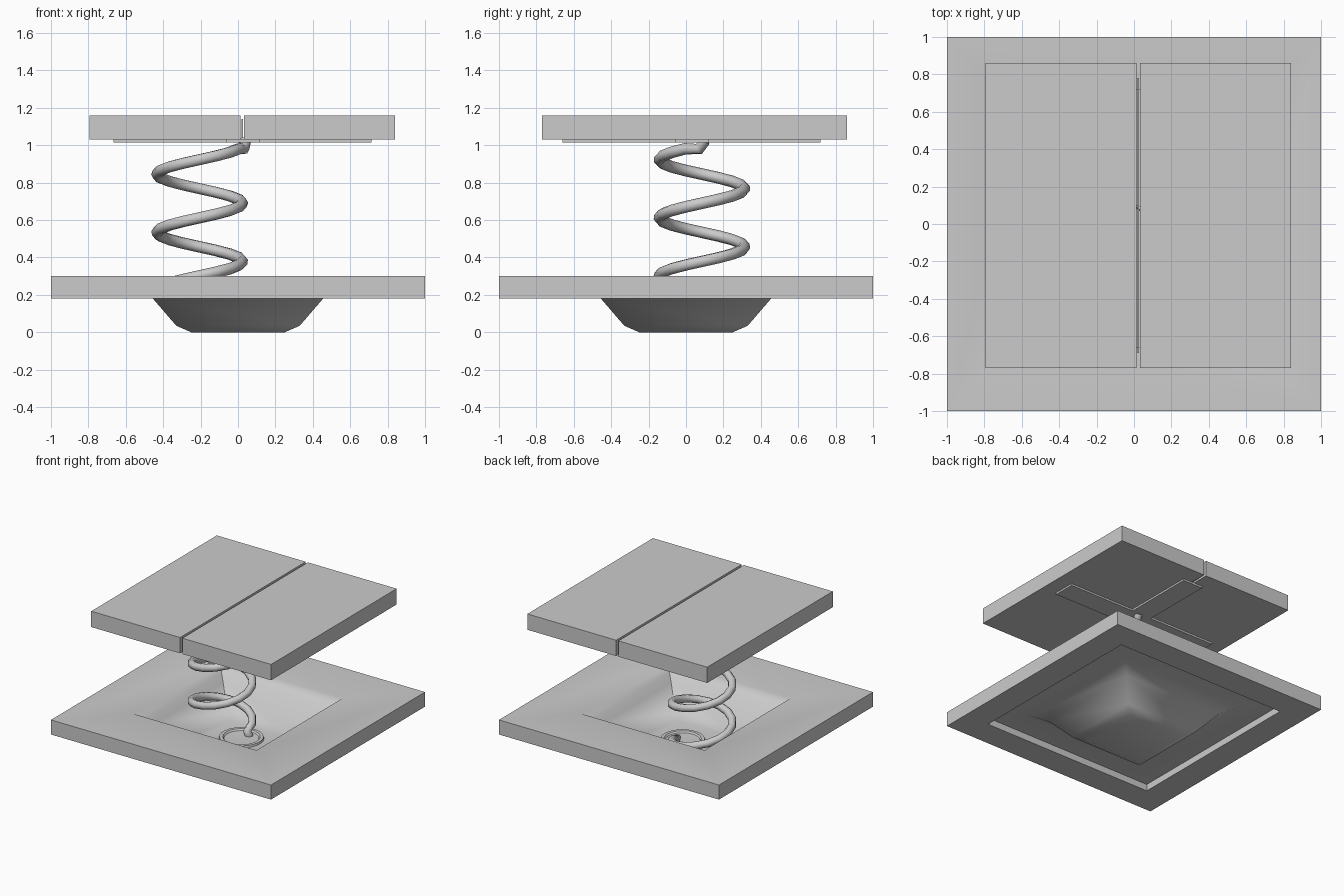
import bpy, bmesh, math
from mathutils import Vector

if "Cube" in bpy.data.objects:
    bpy.data.objects.remove(bpy.data.objects["Cube"])


def finish(name, bm, angle=None):
    bmesh.ops.recalc_face_normals(bm, faces=bm.faces)
    me = bpy.data.meshes.new(name)
    bm.to_mesh(me)
    bm.free()
    ob = bpy.data.objects.new(name, me)
    bpy.context.collection.objects.link(ob)
    if angle:
        bpy.ops.object.select_all(action='DESELECT')
        ob.select_set(True)
        bpy.context.view_layer.objects.active = ob
        bpy.ops.object.shade_smooth_by_angle(angle=math.radians(angle))
    return ob


def box(name, x, y, z):
    bm = bmesh.new()
    bmesh.ops.create_cube(bm, size=1)
    for v in bm.verts:
        v.co = [r[0] + (c + 0.5) * (r[1] - r[0]) for c, r in zip(v.co, (x, y, z))]
    return finish(name, bm)


def loft(name, profile, sides, cx=0, cy=0, angle=40, caps=True):
    """Stack of regular rings given as (half width or radius, z)."""
    bm = bmesh.new()
    rings = []
    for r, z in profile:
        k = r * math.sqrt(2) if sides == 4 else r
        rings.append([bm.verts.new((cx + k * math.cos(a), cy + k * math.sin(a), z))
                      for a in (math.pi / sides * (2 * i + 1) for i in range(sides))])
    pairs = list(zip(rings, rings[1:]))
    if not caps:
        pairs.append((rings[-1], rings[0]))
    for a, b in pairs:
        for i in range(sides):
            j = (i + 1) % sides
            bm.faces.new((a[i], a[j], b[j], b[i]))
    if caps:
        bm.faces.new(rings[0])
        bm.faces.new(rings[-1])
    return finish(name, bm, angle)


# Base plate with hollow underside and a square tapered basin
loft("base_basin", [(0.24, 0.025), (0.32, 0.05), (0.45, 0.20), (0.50, 0.25), (0.56, 0.30),
                    (1.0, 0.30), (1.0, 0.235), (1.0, 0.18), (0.78, 0.18), (0.78, 0.235),
                    (0.56, 0.235), (0.455, 0.18), (0.33, 0.035), (0.25, 0.0)], 4)

# Round seat in the basin floor under the spring
loft("spring_seat", [(0.17, 0.02), (0.165, 0.04), (0.14, 0.04), (0.13, 0.028)],
     24, 0.01, 0.03, caps=False)

# Coil spring: three turns with bent ends
cx, cy, R, seg, turns = -0.205, 0.085, 0.228, 16, 3
path = [Vector((0.025, 0.11, 0.02))]
for i in range(seg * turns + 1):
    a = 2 * math.pi * i / seg
    path.append(Vector((cx + R * math.cos(a), cy + R * math.sin(a), 0.068 + 0.311 * i / seg)))
path[-1] = Vector((0.03, 0.07, 0.98))
path.append(Vector((0.04, 0.10, 1.025)))
cu = bpy.data.curves.new("coil_spring", 'CURVE')
cu.dimensions = '3D'
cu.bevel_depth = 0.031
cu.bevel_resolution = 2
cu.use_fill_caps = True
sp = cu.splines.new('POLY')
sp.points.add(len(path) - 1)
for p, co in zip(sp.points, path):
    p.co = (*co, 1)
sp.use_smooth = True
bpy.context.collection.objects.link(bpy.data.objects.new("coil_spring", cu))

# Two top panels
for name, x in (("left_panel", (-0.795, 0.013)), ("right_panel", (0.033, 0.84))):
    box(name, x, (-0.77, 0.86), (1.03, 1.16))

# Thin bar in the gap between the panels
box("gap_bar", (0.018, 0.028), (-0.69, 0.78), (1.04, 1.14))

# Thin cross bracket below the panels
bm = bmesh.new()
mx, my, w = 0.025, 0.03, 0.09
lx, ly = 0.69, 0.69
pts = [(lx, -w), (lx, w), (w, w), (w, ly), (-w, ly), (-w, w),
       (-lx, w), (-lx, -w), (-w, -w), (-w, -ly), (w, -ly), (w, -w)]
f = bm.faces.new([bm.verts.new((mx + x, my + y, 1.015)) for x, y in pts])
ext = bmesh.ops.extrude_face_region(bm, geom=[f])
bmesh.ops.translate(bm, vec=(0, 0, 0.016),
                    verts=[v for v in ext["geom"] if isinstance(v, bmesh.types.BMVert)])
finish("cross_bracket", bm)
